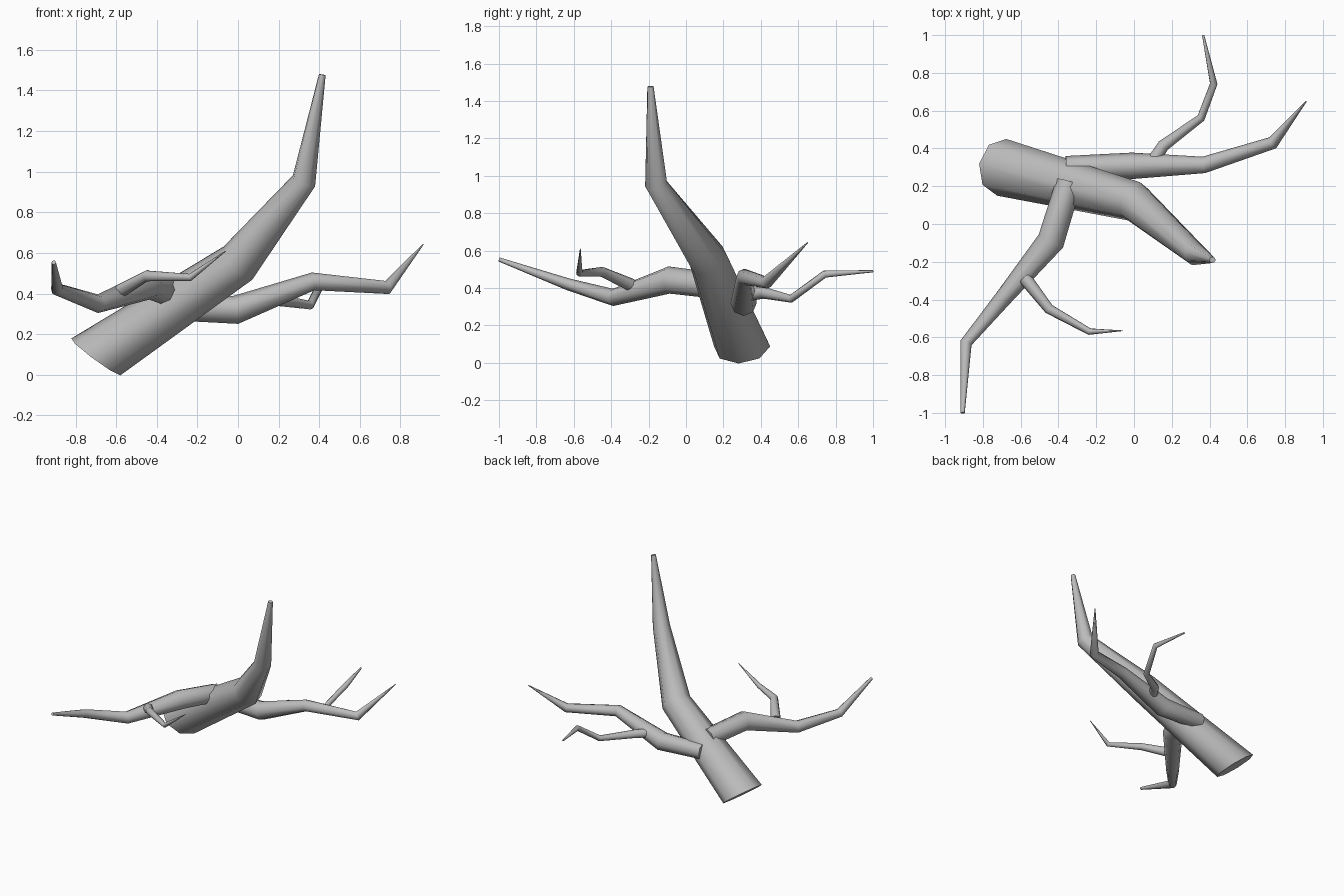
import bpy, bmesh, math
from mathutils import Vector

if "Cube" in bpy.data.objects:
    bpy.data.objects.remove(bpy.data.objects["Cube"])

bark = bpy.data.materials.new("grey_bark")
bark.diffuse_color = (0.5, 0.5, 0.5, 1)
bark.use_nodes = True
bark.node_tree.nodes["Principled BSDF"].inputs["Base Color"].default_value = bark.diffuse_color


def limb(name, path, sides=8, start_normal=None):
    """Tapered tube through (x, y, z, radius) stations, capped at both ends."""
    pts = [Vector(p[:3]) for p in path]
    dirs = [(b - a).normalized() for a, b in zip(pts, pts[1:])]
    bm = bmesh.new()
    rings = []
    side = None
    for i, p in enumerate(pts):
        n = (dirs[max(i - 1, 0)] + dirs[min(i, len(dirs) - 1)]).normalized()
        if i == 0 and start_normal:
            n = Vector(start_normal).normalized()
        # carry the ring orientation along the path
        if side is None:
            side = Vector((0, 0, 1)) if abs(n.z) < 0.9 else Vector((0, 1, 0))
        side = (side - n * side.dot(n)).normalized()
        up = n.cross(side)
        ring = []
        for k in range(sides):
            a = math.tau * k / sides
            ring.append(bm.verts.new(p + (side * math.cos(a) + up * math.sin(a)) * path[i][3]))
        rings.append(ring)
    for a, b in zip(rings, rings[1:]):
        for k in range(sides):
            j = (k + 1) % sides
            bm.faces.new((a[k], a[j], b[j], b[k]))
    bm.faces.new(rings[0][::-1])
    bm.faces.new(rings[-1])
    bmesh.ops.recalc_face_normals(bm, faces=bm.faces)
    mesh = bpy.data.meshes.new(name)
    bm.to_mesh(mesh)
    bm.free()
    mesh.materials.append(bark)
    obj = bpy.data.objects.new(name, mesh)
    bpy.context.collection.objects.link(obj)
    bpy.ops.object.select_all(action='DESELECT')
    obj.select_set(True)
    bpy.context.view_layer.objects.active = obj
    bpy.ops.object.shade_smooth_by_angle(angle=math.radians(50))
    return obj


# main stem, with a slanted cut at its foot
limb("main_stem", [(-0.70, 0.30, 0.088, 0.152), (0.0, 0.12, 0.55, 0.108),
                   (0.325, -0.16, 0.955, 0.062), (0.415, -0.19, 1.478, 0.017)],
     start_normal=(0.74, -0.12, 1))

# right branch and its twig
limb("right_branch", [(-0.36, 0.30, 0.33, 0.06), (-0.01, 0.308, 0.32, 0.07),
                      (0.37, 0.313, 0.46, 0.044), (0.735, 0.43, 0.43, 0.034),
                      (0.912, 0.65, 0.643, 0.003)])
limb("right_twig", [(0.10, 0.33, 0.365, 0.035), (0.155, 0.415, 0.375, 0.032),
                    (0.355, 0.562, 0.343, 0.022), (0.422, 0.742, 0.475, 0.02),
                    (0.366, 1.0, 0.49, 0.006)])

# left branch and its twig
limb("left_branch", [(-0.345, 0.22, 0.405, 0.068), (-0.44, -0.09, 0.443, 0.073),
                     (-0.69, -0.39, 0.35, 0.046), (-0.89, -0.63, 0.42, 0.032),
                     (-0.907, -1.0, 0.553, 0.011)])
limb("left_twig", [(-0.575, -0.29, 0.415, 0.036), (-0.45, -0.45, 0.487, 0.027),
                   (-0.235, -0.57, 0.48, 0.018), (-0.06, -0.565, 0.61, 0.002)])
